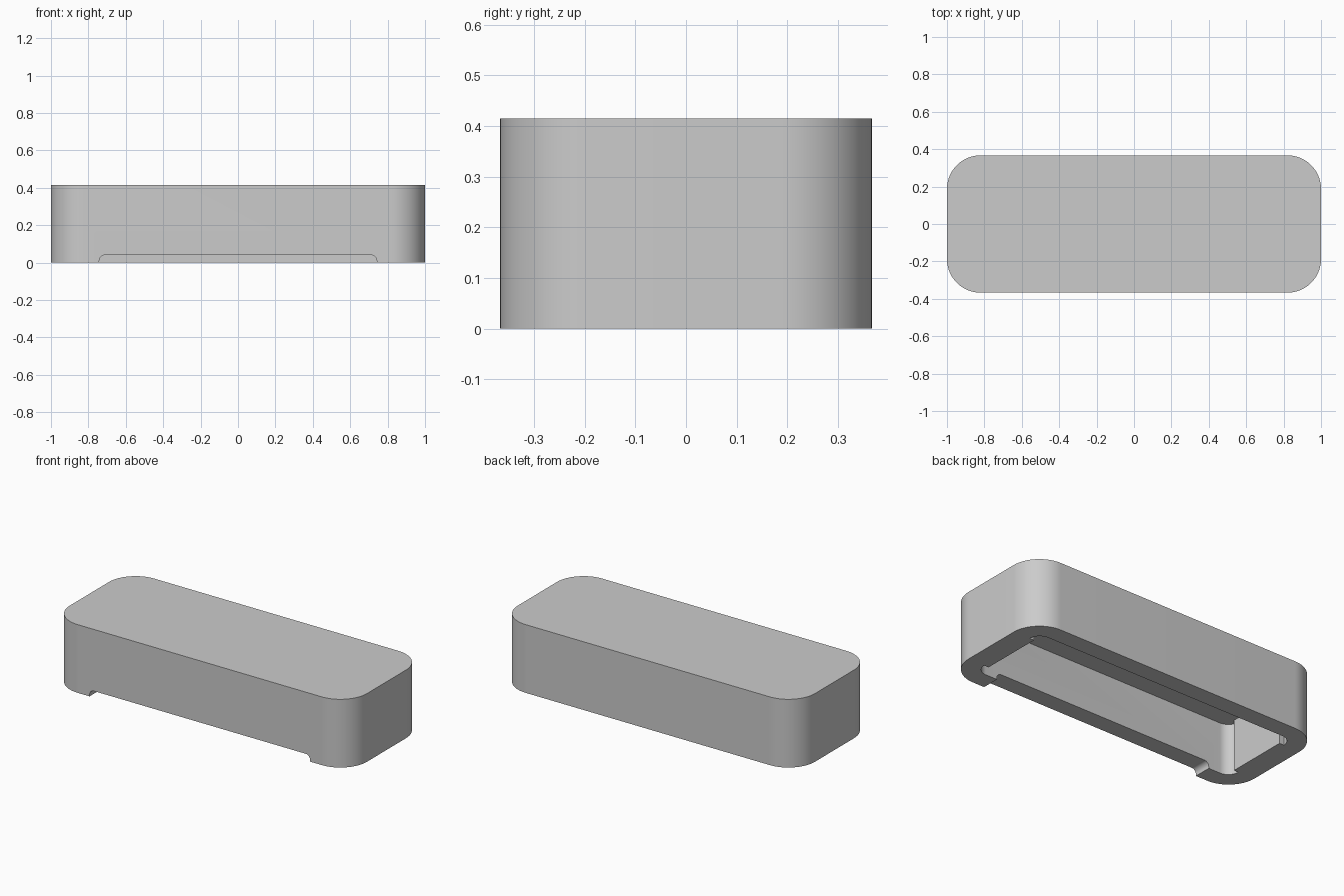
import bpy, bmesh, math
from mathutils import Matrix, Vector

if "Cube" in bpy.data.objects:
    bpy.data.objects.remove(bpy.data.objects["Cube"], do_unlink=True)

# Single grey plastic
grey = bpy.data.materials.new("plain grey")
grey.use_nodes = True
colour = (0.6, 0.6, 0.6, 1)
grey.diffuse_color = colour
grey.node_tree.nodes["Principled BSDF"].inputs["Base Color"].default_value = colour


def rounded_prism(name, half_w, half_d, radius, low, high, matrix=Matrix(), steps=16):
    """Rounded rectangle extruded along its local z axis."""
    bm = bmesh.new()
    ring = []
    for i, (sx, sy) in enumerate([(1, 1), (-1, 1), (-1, -1), (1, -1)]):
        for k in range(steps + 1):
            a = math.pi / 2 * (i + k / steps)
            ring.append(bm.verts.new((sx * (half_w - radius) + radius * math.cos(a),
                                      sy * (half_d - radius) + radius * math.sin(a), low)))
    base = bm.faces.new(ring)
    top = bmesh.ops.extrude_face_region(bm, geom=[base])["geom"]
    bmesh.ops.translate(bm, verts=[v for v in top if isinstance(v, bmesh.types.BMVert)],
                        vec=Vector((0, 0, high - low)))
    bmesh.ops.transform(bm, matrix=matrix, verts=bm.verts)
    bmesh.ops.recalc_face_normals(bm, faces=bm.faces)
    mesh = bpy.data.meshes.new(name)
    bm.to_mesh(mesh)
    bm.free()
    mesh.materials.append(grey)
    obj = bpy.data.objects.new(name, mesh)
    bpy.context.collection.objects.link(obj)
    return obj


def activate(obj):
    bpy.ops.object.select_all(action="DESELECT")
    obj.select_set(True)
    bpy.context.view_layer.objects.active = obj


def cut(obj, cutter):
    cutter.hide_render = True
    mod = obj.modifiers.new("cut", "BOOLEAN")
    mod.operation = "DIFFERENCE"
    mod.solver = "EXACT"
    mod.object = cutter
    activate(obj)
    bpy.ops.object.modifier_apply(modifier=mod.name)
    bpy.data.objects.remove(cutter, do_unlink=True)


# Outer shell, hollow from below
shell = rounded_prism("cover_shell", 1.0, 0.367, 0.18, 0, 0.415, steps=24)
cut(shell, rounded_prism("cavity_cutter", 0.89, 0.26, 0.07, -0.1, 0.31))

# Wide shallow opening under the front wall
to_front = Matrix.Rotation(math.pi / 2, 4, "X")
cut(shell, rounded_prism("front_slot_cutter", 0.742, 0.04, 0.03, 0.2, 0.5, to_front, steps=8))

activate(shell)
bpy.ops.object.shade_smooth_by_angle(angle=math.radians(30))

# Slightly thicker inner end walls, leaving relieved corners
for side, label in ((1, "left"), (-1, "right")):
    bpy.ops.mesh.primitive_cube_add(size=1, location=(side * 0.875, 0, 0.155))
    pad = bpy.context.object
    pad.name = label + "_end_pad"
    pad.scale = (0.03, 0.38, 0.31)
    pad.data.materials.append(grey)
